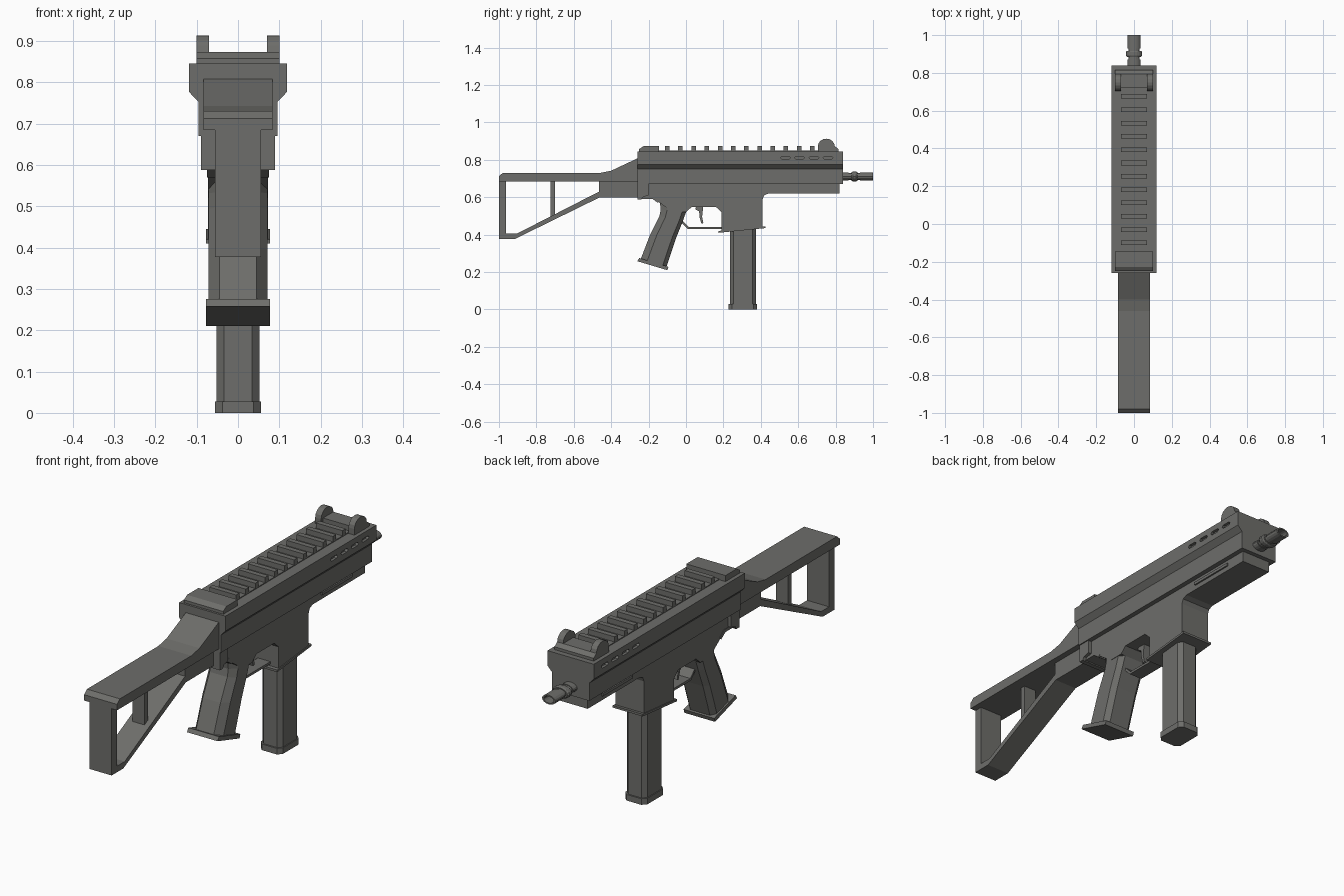
import bpy
import bmesh
from math import cos, sin, pi

if "Cube" in bpy.data.objects:
    bpy.data.objects.remove(bpy.data.objects["Cube"])

COLOUR = (0.155, 0.155, 0.145, 1)
grey = bpy.data.materials.new("gunmetal grey")
grey.use_nodes = True
grey.diffuse_color = COLOUR
bsdf = grey.node_tree.nodes["Principled BSDF"]
bsdf.inputs["Base Color"].default_value = COLOUR
bsdf.inputs["Roughness"].default_value = 0.8


def finish(name, bm):
    bmesh.ops.recalc_face_normals(bm, faces=bm.faces)
    mesh = bpy.data.meshes.new(name)
    bm.to_mesh(mesh)
    bm.free()
    mesh.materials.append(grey)
    ob = bpy.data.objects.new(name, mesh)
    bpy.context.collection.objects.link(ob)
    return ob


def loft(name, rings, closed=False):
    """Skin equal rings of points; cap the ends unless the loft closes on itself."""
    bm = bmesh.new()
    vs = [[bm.verts.new(p) for p in ring] for ring in rings]
    n = len(vs[0])
    pairs = list(zip(vs, vs[1:])) + ([(vs[-1], vs[0])] if closed else [])
    for a, b in pairs:
        for i in range(n):
            j = (i + 1) % n
            bm.faces.new((a[i], a[j], b[j], b[i]))
    if not closed:
        bm.faces.new(vs[0])
        bm.faces.new(vs[-1])
    return finish(name, bm)


def prism(name, yz, x0, x1=None):
    """Side profile extruded across x; one width means symmetric."""
    if x1 is None:
        x0, x1 = -x0, x0
    return loft(name, [[(x, y, z) for y, z in yz] for x in (x0, x1)])


def box(name, hx, y0, y1, z0, z1):
    return prism(name, [(y0, z0), (y1, z0), (y1, z1), (y0, z1)], hx)


def oval(y, r, z=0.711, n=16):
    return [(r * cos(2 * pi * i / n), y, z + 0.62 * r * sin(2 * pi * i / n)) for i in range(n)]


def slot(y, z, length, h, x0, x1):
    r = h / 2
    a, b = y + r, y + length - r
    pts = [(a, z - r), (b, z - r), (b + r, z), (b, z + r), (a, z + r), (a - r, z)]
    return prism("slot_cutter", pts, x0, x1)


def cut(ob, cutters):
    """Cut and discard the cutters."""
    for c in cutters:
        c.hide_render = True
        mod = ob.modifiers.new("cut", "BOOLEAN")
        mod.object = c
        mod.solver = "EXACT"
        bpy.context.view_layer.objects.active = ob
        bpy.ops.object.modifier_apply(modifier=mod.name)
        bpy.data.objects.remove(c)


# Upper receiver: wide top cover stepping in to a narrower body
half = [(0.095, 0.67), (0.095, 0.752), (0.118, 0.776), (0.118, 0.845)]
section = half + [(-x, z) for x, z in reversed(half)]
receiver = loft("upper_receiver", [[(x, y, z) for x, z in section] for y in (-0.26, 0.84)])
cut(receiver, [slot(0.505 + 0.076 * i, 0.811, 0.053, 0.016, s * 0.105, s * 0.13)
               for i in range(4) for s in (1, -1)])

# Lower receiver, magazine well and forend in one side profile
prism("lower_receiver", [
    (-0.26, 0.672), (-0.26, 0.6), (-0.17, 0.6), (-0.14, 0.57), (-0.07, 0.52), (0, 0.52),
    (0.03, 0.548), (0.16, 0.548), (0.19, 0.52), (0.19, 0.415), (0.41, 0.44), (0.41, 0.59),
    (0.418, 0.61), (0.44, 0.62), (0.82, 0.62), (0.82, 0.672)], 0.073)
prism("magazine_well_lip", [(0.175, 0.41), (0.425, 0.435), (0.425, 0.445), (0.175, 0.42)], 0.077)
for side, s in (("left", 1), ("right", -1)):
    prism("forend_strip_" + side,
          [(0.5, 0.641), (0.72, 0.641), (0.72, 0.654), (0.5, 0.654)], s * 0.072, s * 0.08)

# Bracket joining stock and receiver
prism("stock_bracket", [(-0.26, 0.672), (-0.26, 0.588), (-0.238, 0.588), (-0.23, 0.602),
                        (-0.2, 0.61), (-0.2, 0.672)], 0.09)
prism("bracket_bar", [(-0.24, 0.592), (-0.18, 0.592), (-0.15, 0.57), (-0.14, 0.58),
                      (-0.17, 0.606), (-0.24, 0.606)], 0.075)

# Grip: chamfered sections from the bottom to the top
grip_lines = [((-0.245, 0.262), (-0.105, 0.225)), ((-0.192, 0.4), (-0.052, 0.385)),
              ((-0.142, 0.5), (-0.018, 0.47)), ((-0.135, 0.535), (0, 0.52)),
              ((-0.14, 0.572), (0.03, 0.55)), ((-0.17, 0.61), (0.04, 0.61))]


def grip_ring(back, front):
    at = lambda t: tuple(b + (f - b) * t for b, f in zip(back, front))
    outline = [(0.045, 0), (0.071, 0.25), (0.071, 0.85), (0.05, 1)]
    outline += [(-x, t) for x, t in reversed(outline)]
    return [(x, *at(t)) for x, t in outline]


loft("grip", [grip_ring(b, f) for b, f in grip_lines])
prism("grip_cap", [(-0.26, 0.258), (-0.1, 0.21), (-0.094, 0.228), (-0.25, 0.275)], 0.078)

# Trigger and its guard
prism("trigger", [(0.055, 0.56), (0.05, 0.535), (0.07, 0.525), (0.073, 0.49), (0.083, 0.458),
                  (0.093, 0.462), (0.086, 0.495), (0.09, 0.53), (0.093, 0.56)], 0.02)
prism("trigger_guard", [(-0.03, 0.47), (0.01, 0.43), (0.2, 0.43), (0.2, 0.441),
                        (0.014, 0.441), (-0.02, 0.475)], 0.032)


# Magazine with chamfered corners and a wider base
def mag_ring(z, hx, y0, y1, c=0.018):
    return [(hx - c, y0, z), (hx, y0 + c, z), (hx, y1 - c, z), (hx - c, y1, z),
            (c - hx, y1, z), (-hx, y1 - c, z), (-hx, y0 + c, z), (c - hx, y0, z)]


loft("magazine", [mag_ring(z, 0.052, 0.235, 0.373) for z in (0.02, 0.44)])
loft("magazine_base", [mag_ring(z, 0.056, 0.228, 0.38) for z in (0, 0.028)])

# Barrel with an open bore, and its collar
loft("barrel", [oval(0.82, 0.034), oval(0.87, 0.034), oval(0.87, 0.03), oval(0.93, 0.03),
                oval(0.93, 0.034), oval(1, 0.034), oval(1, 0.025), oval(0.9, 0.025),
                oval(0.9, 0.001), oval(0.82, 0.001)], closed=True)
loft("barrel_collar", [oval(0.885, 0.037), oval(0.892, 0.043), oval(0.91, 0.043),
                       oval(0.917, 0.037)])

# Rail: base strip, teeth and raised rear block
box("rail_base", 0.068, -0.15, 0.73, 0.84, 0.849)
for i in range(12):
    y = -0.1 + 0.0705 * i
    box("rail_tooth", 0.068, y - 0.012, y + 0.012, 0.845, 0.873)
prism("rail_rear_block", [(-0.25, 0.84), (-0.25, 0.858), (-0.228, 0.873), (-0.145, 0.873),
                          (-0.145, 0.84)], 0.1)

# Front sight with two rounded ears
prism("front_sight_base", [(0.72, 0.84), (0.72, 0.873), (0.795, 0.873), (0.815, 0.858),
                           (0.815, 0.84)], 0.1)
ear = [(0.75 + 0.045 * cos(a * pi / 8), 0.873 + 0.04 * sin(a * pi / 8)) for a in range(9)]
ear = [(0.795, 0.845)] + ear + [(0.705, 0.845)]
for side, s in (("left", 1), ("right", -1)):
    prism("sight_ear_" + side, ear, s * 0.07, s * 0.1)

# Shoulder stock: wide top bar, narrower frame, upright brace
prism("stock_top", [(-1, 0.685), (-1, 0.712), (-0.98, 0.73), (-0.46, 0.73), (-0.4, 0.742),
                    (-0.255, 0.81), (-0.255, 0.685)], 0.084)
prism("stock_frame", [
    (-1, 0.69), (-1, 0.377), (-0.915, 0.377), (-0.46, 0.6), (-0.25, 0.6), (-0.25, 0.69),
    (-0.465, 0.69), (-0.465, 0.63), (-0.905, 0.405), (-0.962, 0.405), (-0.962, 0.69)], 0.056)
prism("stock_brace", [(-0.724, 0.69), (-0.724, 0.488), (-0.7, 0.5), (-0.7, 0.69)], 0.03)
